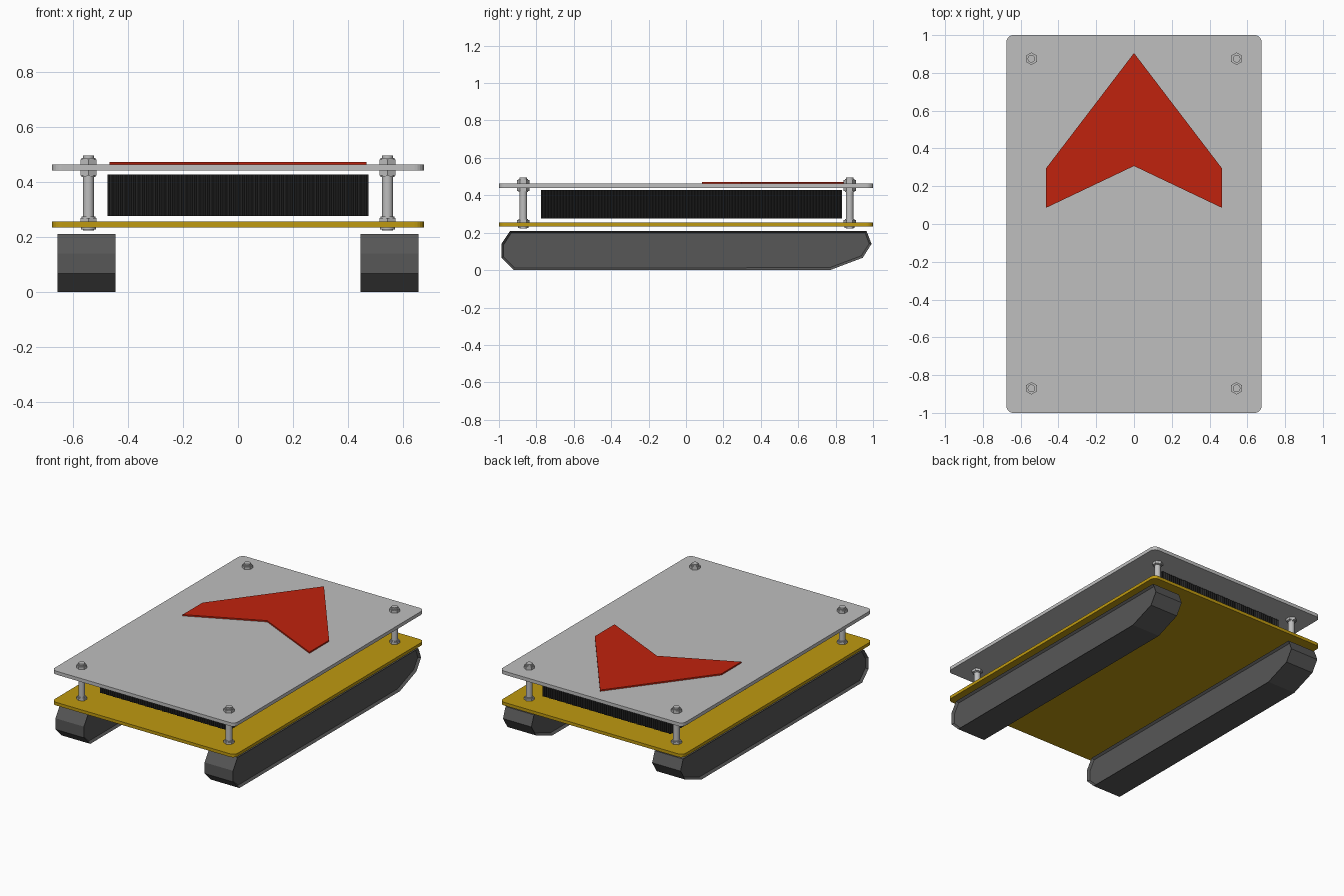
import bpy, bmesh, math
from mathutils import Matrix

cube = bpy.data.objects.get("Cube")
if cube:
    bpy.data.objects.remove(cube, do_unlink=True)


def material(name, rgb):
    m = bpy.data.materials.new(name)
    m.use_nodes = True
    m.diffuse_color = (*rgb, 1)
    m.node_tree.nodes["Principled BSDF"].inputs["Base Color"].default_value = (*rgb, 1)
    return m


silver = material("silver grey", (0.52, 0.52, 0.52))
gold = material("gold", (0.52, 0.32, 0.005))
red = material("red", (0.53, 0.016, 0.004))
rubber = material("dark grey rubber", (0.095, 0.095, 0.095))
black = material("black", (0.018, 0.018, 0.018))


def finish(name, bm, mat):
    bmesh.ops.recalc_face_normals(bm, faces=bm.faces)
    mesh = bpy.data.meshes.new(name)
    bm.to_mesh(mesh)
    bm.free()
    mesh.materials.append(mat)
    obj = bpy.data.objects.new(name, mesh)
    bpy.context.collection.objects.link(obj)
    return obj


def prism(name, outline, z0, z1, mat):
    """Extrude an xy outline upward from z0 to z1."""
    bm = bmesh.new()
    face = bm.faces.new([bm.verts.new((x, y, z0)) for x, y in outline])
    ext = bmesh.ops.extrude_face_region(bm, geom=[face])["geom"]
    verts = [v for v in ext if isinstance(v, bmesh.types.BMVert)]
    bmesh.ops.translate(bm, verts=verts, vec=(0, 0, z1 - z0))
    return finish(name, bm, mat)


def rounded_rect(hx, hy, r, steps=5):
    pts = []
    for i, (sx, sy) in enumerate([(1, 1), (-1, 1), (-1, -1), (1, -1)]):
        for k in range(steps + 1):
            a = math.pi / 2 * (i + k / steps)
            pts.append((sx * (hx - r) + r * math.cos(a), sy * (hy - r) + r * math.sin(a)))
    return pts


# Deck plates
prism("lower_plate", rounded_rect(0.675, 1.0, 0.035), 0.234, 0.255, gold)
prism("upper_plate", rounded_rect(0.675, 1.0, 0.035), 0.44, 0.463, silver)

# Direction arrow on the upper plate
arrow = [(0, 0.905), (0.467, 0.293), (0.467, 0.085), (0, 0.307), (-0.467, 0.085), (-0.467, 0.293)]
prism("arrow", arrow, 0.463, 0.472, red)


# Core block with fine vertical ribs round its sides
def ribbed_rect(x0, x1, y0, y1, nx, ny, depth):
    corners = [(x0, y0), (x1, y0), (x1, y1), (x0, y1)]
    pts = []
    for i, (ax, ay) in enumerate(corners):
        bx, by = corners[(i + 1) % 4]
        n = nx if i % 2 == 0 else ny
        length = math.hypot(bx - ax, by - ay)
        ix, iy = -(by - ay) / length * depth, (bx - ax) / length * depth
        for k in range(n):
            pts.append((ax + (bx - ax) * k / n, ay + (by - ay) * k / n))
            t = (k + 0.5) / n
            pts.append((ax + (bx - ax) * t + ix, ay + (by - ay) * t + iy))
    return pts


prism("core_block", ribbed_rect(-0.474, 0.474, -0.775, 0.835, 60, 100, 0.006), 0.276, 0.427, black)

# Tracks: side profile extruded across, with shallow recessed side faces
profile = [(-0.94, 0.21), (-0.987, 0.14), (-0.987, 0.066), (-0.92, 0), (0.77, 0),
           (0.945, 0.066), (0.992, 0.14), (0.965, 0.21)]
for side, sx in (("left", 1), ("right", -1)):
    bm = bmesh.new()
    face = bm.faces.new([bm.verts.new((sx * 0.55 - 0.105, y, z)) for y, z in profile])
    ext = bmesh.ops.extrude_face_region(bm, geom=[face])["geom"]
    bmesh.ops.translate(bm, verts=[v for v in ext if isinstance(v, bmesh.types.BMVert)],
                        vec=(0.21, 0, 0))
    bmesh.ops.recalc_face_normals(bm, faces=bm.faces)
    sides = [f for f in bm.faces if abs(f.normal.x) > 0.9]
    bmesh.ops.inset_individual(bm, faces=sides, thickness=0.013, depth=-0.015)
    finish(side + "_track", bm, rubber)

# Corner posts: threaded rod, round collars and hex nuts
# Each entry: radius, bottom, top, number of sides
stack = [(0.02, 0.223, 0.495, 20), (0.027, 0.226, 0.234, 20), (0.033, 0.255, 0.269, 6),
         (0.025, 0.269, 0.274, 20), (0.025, 0.418, 0.423, 20), (0.033, 0.423, 0.44, 6),
         (0.033, 0.463, 0.481, 6), (0.026, 0.481, 0.486, 20)]
for yname, y in (("front", -0.87), ("back", 0.875)):
    for xname, x in (("left", 0.543), ("right", -0.543)):
        bm = bmesh.new()
        for r, z0, z1, n in stack:
            bmesh.ops.create_cone(bm, cap_ends=True, segments=n, radius1=r, radius2=r,
                                  depth=z1 - z0,
                                  matrix=Matrix.Translation((x, y, (z0 + z1) / 2)))
        post = finish(f"{yname}_{xname}_post", bm, silver)
        bpy.ops.object.select_all(action="DESELECT")
        post.select_set(True)
        bpy.context.view_layer.objects.active = post
        bpy.ops.object.shade_smooth_by_angle(angle=math.radians(35))
